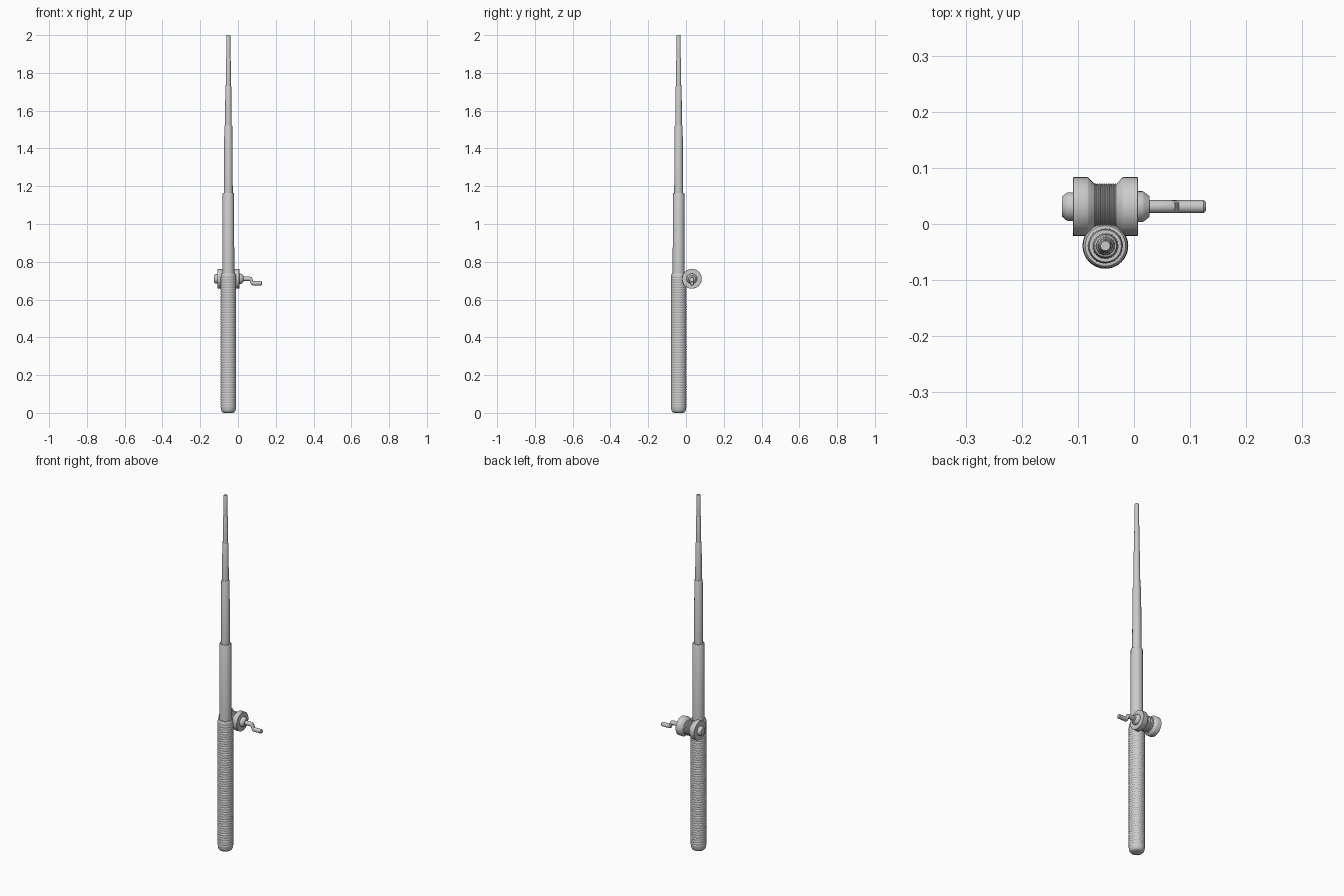
import bpy, bmesh, math
from mathutils import Matrix, Vector

if "Cube" in bpy.data.objects:
    bpy.data.objects.remove(bpy.data.objects["Cube"])

ROD = Vector((-0.051, -0.039, 0))
REEL = Vector((0, 0.031, 0.71))


def finish(bm, name, angle=30):
    bmesh.ops.recalc_face_normals(bm, faces=bm.faces)
    me = bpy.data.meshes.new(name)
    bm.to_mesh(me)
    bm.free()
    ob = bpy.data.objects.new(name, me)
    bpy.context.collection.objects.link(ob)
    bpy.ops.object.select_all(action='DESELECT')
    ob.select_set(True)
    bpy.context.view_layer.objects.active = ob
    bpy.ops.object.shade_smooth_by_angle(angle=math.radians(angle))
    return ob


def lathe(name, profile, origin, axis='Z', sides=32):
    """Closed solid of revolution from (radius, height) points."""
    bm = bmesh.new()
    rings = []
    for r, h in profile:
        ring = []
        for i in range(sides):
            a = 2 * math.pi * i / sides
            c, s = r * math.cos(a), r * math.sin(a)
            p = (c, s, h) if axis == 'Z' else (h, c, s)
            ring.append(bm.verts.new(origin + Vector(p)))
        rings.append(ring)
    for a, b in zip(rings, rings[1:]):
        for i in range(sides):
            j = (i + 1) % sides
            bm.faces.new((a[i], a[j], b[j], b[i]))
    bm.faces.new(rings[0])
    bm.faces.new(rings[-1])
    return finish(bm, name)


def ribs(start, end, count, radius, depth):
    """Shallow corrugated stretch of a profile."""
    step = (end - start) / count
    pts = []
    for i in range(count):
        h = start + i * step
        pts += [(radius - depth, h), (radius, h + step * 0.3), (radius, h + step * 0.7)]
    return pts + [(radius - depth, end)]


# Ribbed grip with rounded butt and chamfered collar
grip = [(0.024, 0.0), (0.031, 0.003), (0.036, 0.009), (0.039, 0.018)]
grip += ribs(0.026, 0.715, 52, 0.0408, 0.0014)
grip += [(0.0405, 0.72), (0.0395, 0.731), (0.036, 0.737), (0.03, 0.738)]
lathe("grip", grip, ROD)

# Telescoping rod sections: bottom, top, bottom radius, top radius
sections = [(0.72, 1.165, 0.0315, 0.0305), (1.15, 1.522, 0.0235, 0.0215),
            (1.51, 1.73, 0.0175, 0.016), (1.72, 1.88, 0.0140, 0.0125),
            (1.87, 2.0, 0.0112, 0.0105)]
for n, (z0, z1, r0, r1) in enumerate(sections):
    lathe(f"rod_section_{n + 1}",
          [(r0, z0), (r1, z1 - 0.004), (r1 - 0.002, z1)], ROD, sides=24)

# Reel flanges, mirrored about the spool centre
for side, sign in (("left", -1), ("right", 1)):
    flange = [(0.039, 0.018), (0.041, 0.02), (0.0515, 0.030), (0.0525, 0.032),
              (0.0525, 0.057), (0.0515, 0.058)]
    lathe(f"reel_flange_{side}", [(r, sign * h) for r, h in flange],
          REEL + Vector((-0.051, 0, 0)), 'X')

# Wound line on the spool
lathe("spool_line", ribs(-0.075, -0.027, 12, 0.041, 0.0015), REEL, 'X')

# End caps
lathe("cap_left", [(0.0255, -0.105), (0.0255, -0.118), (0.024, -0.121),
                   (0.018, -0.128)], REEL, 'X')
lathe("cap_right", [(0.0275, 0.003), (0.0275, 0.015), (0.026, 0.018),
                    (0.018, 0.028)], REEL, 'X')

# Bent crank handle: round section swept along a stepped path, (x, z, radius)
path = [(0.02, 0, 0.0115), (0.063, 0, 0.0115), (0.068, -0.003, 0.0115),
        (0.075, -0.021, 0.0115), (0.080, -0.024, 0.0115),
        (0.124, -0.024, 0.0115), (0.128, -0.024, 0.008)]
tilt = [0, 0, 25, 25, 0, 0, 0]
bm = bmesh.new()
rings = []
for (x, z, r), t in zip(path, tilt):
    m = Matrix.Rotation(math.radians(t), 3, 'Y')
    rings.append([bm.verts.new(REEL + Vector((x, 0, z)) + m @ Vector(
        (0, r * math.cos(a), r * math.sin(a))))
        for a in (2 * math.pi * i / 20 for i in range(20))])
for a, b in zip(rings, rings[1:]):
    for i in range(20):
        j = (i + 1) % 20
        bm.faces.new((a[i], a[j], b[j], b[i]))
bm.faces.new(rings[0])
bm.faces.new(rings[-1])
finish(bm, "crank_handle")
